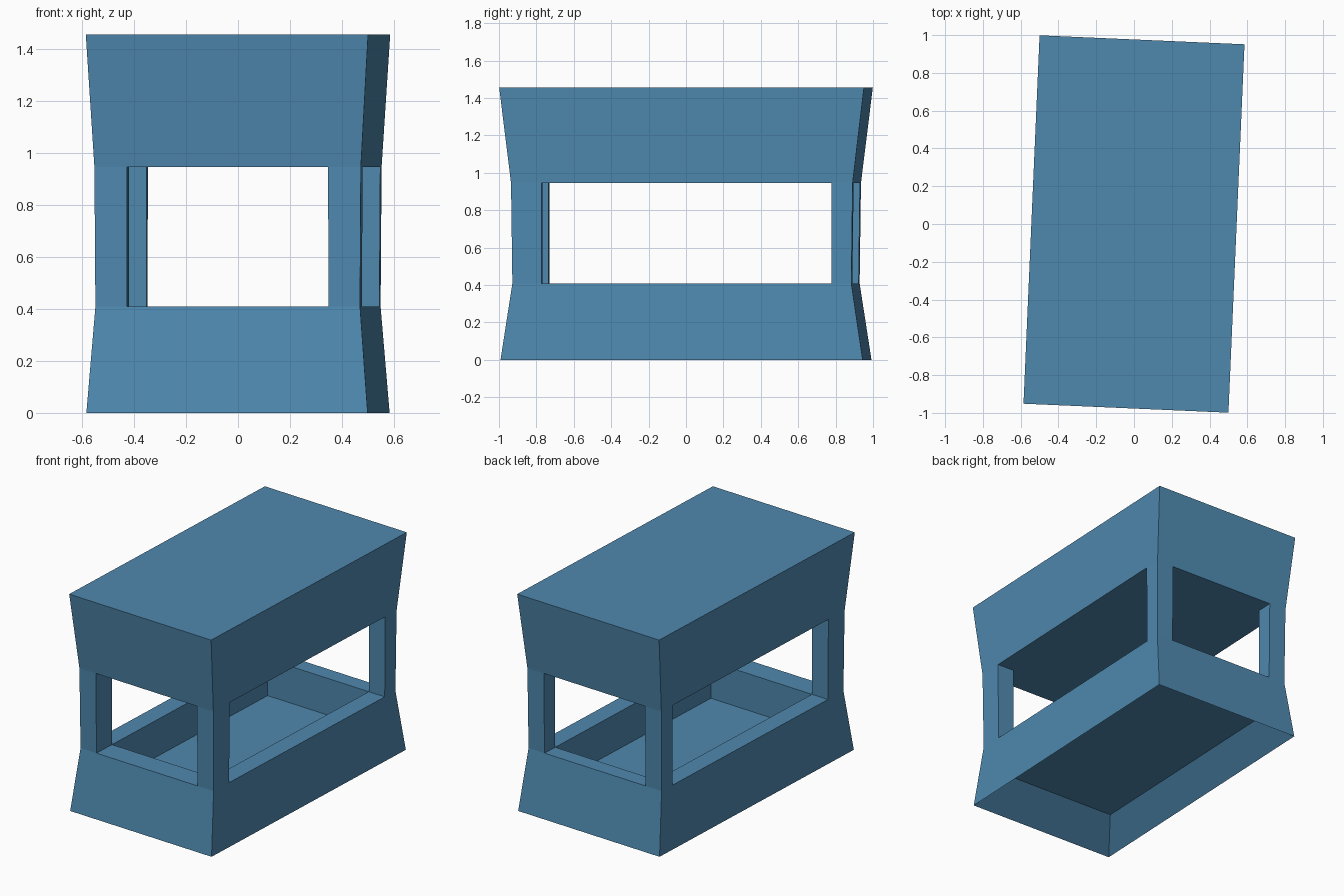
import bpy, bmesh, math

if "Cube" in bpy.data.objects:
    bpy.data.objects.remove(bpy.data.objects["Cube"])

TURN = math.radians(-2.5)   # the whole booth is turned slightly
blue = bpy.data.materials.new("steel blue")
blue.diffuse_color = (0.078, 0.25, 0.43, 1)
blue.use_nodes = True
blue.node_tree.nodes["Principled BSDF"].inputs["Base Color"].default_value = blue.diffuse_color

# opening / cavity limits and wall sections
IN = (-0.387, 0.387, -0.752, 0.80)


def full(w, l):
    return (-w, w, -l, l)


FOOT = full(0.541, 0.969)
SILL = full(0.509, 0.907)
HEAD = full(0.5125, 0.914)
TOP = full(0.543, 0.976)


def loft(name, sections, caps=True):
    """Join rectangles (x0, x1, y0, y1) at given heights into one skin."""
    bm = bmesh.new()
    rings = []
    for (x0, x1, y0, y1), z in sections:
        rings.append([bm.verts.new(p) for p in
                      ((x0, y0, z), (x1, y0, z), (x1, y1, z), (x0, y1, z))])
    for a, b in zip(rings, rings[1:]):
        for i in range(4):
            j = (i + 1) % 4
            bm.faces.new((a[i], a[j], b[j], b[i]))
    if caps:
        bm.faces.new(rings[0][::-1])
        bm.faces.new(rings[-1])
    bmesh.ops.recalc_face_normals(bm, faces=bm.faces[:])
    mesh = bpy.data.meshes.new(name)
    bm.to_mesh(mesh)
    bm.free()
    mesh.materials.append(blue)
    ob = bpy.data.objects.new(name, mesh)
    ob.rotation_euler.z = TURN
    bpy.context.collection.objects.link(ob)
    return ob


# lower tub: underside slopes up to the floor, flared outside, flat ledge, cavity
loft("lower_tub", [(IN, 0.158), (FOOT, 0.0), (SILL, 0.408),
                   (IN, 0.408), (IN, 0.162)])

# flared solid roof block
loft("roof_block", [(HEAD, 0.945), (TOP, 1.455)])

# four corner posts between ledge and roof
for side, sx in (("left", 0), ("right", 1)):
    for end, sy in (("front", 2), ("back", 3)):
        def section(outer):
            xs = sorted((outer[sx], IN[sx]))
            ys = sorted((outer[sy], IN[sy]))
            return (*xs, *ys)
        loft(f"{end}_{side}_post",
             [(section(SILL), 0.408), (section(HEAD), 0.945)], caps=False)
